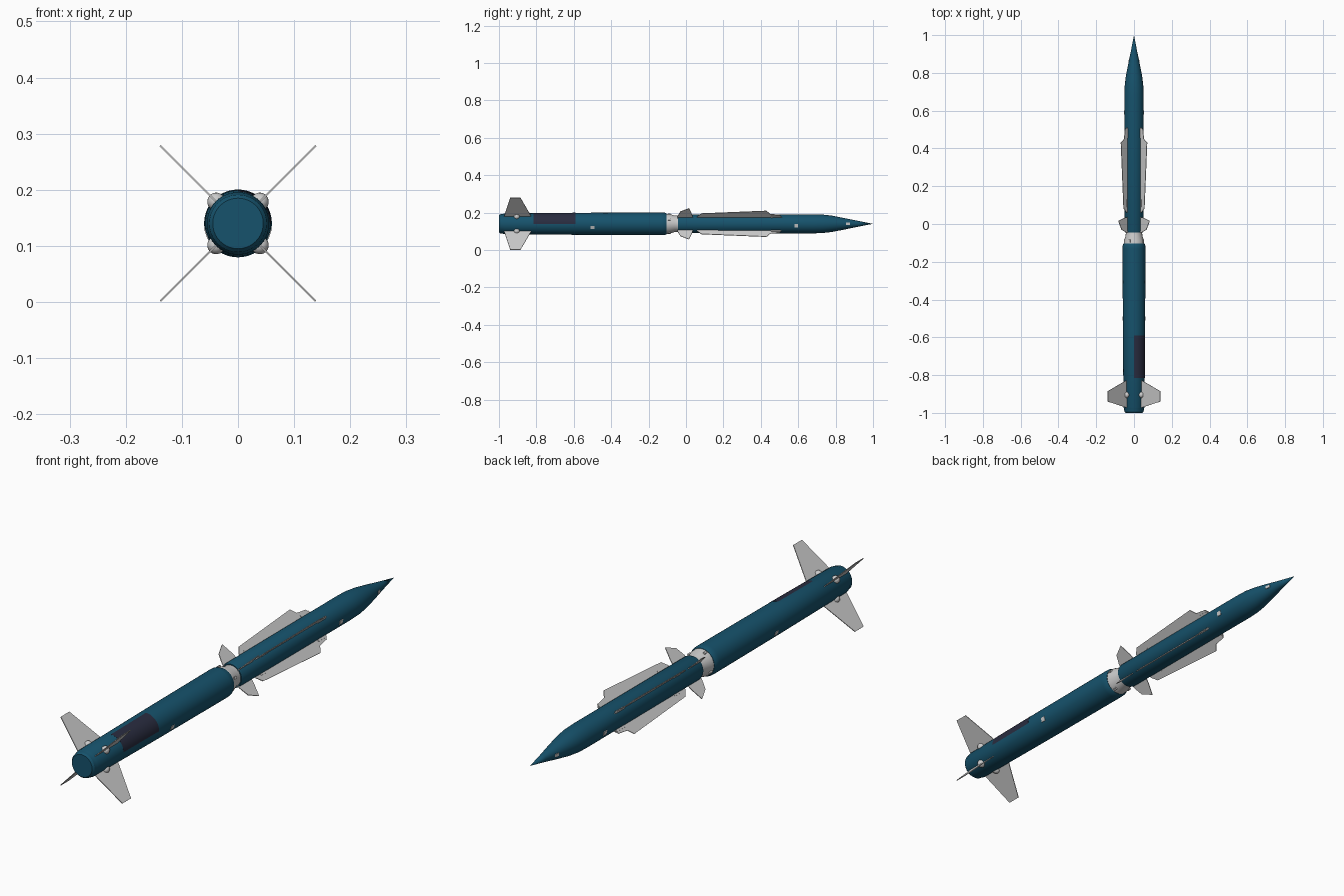
import bpy, bmesh, math
from mathutils import Matrix

if "Cube" in bpy.data.objects:
    bpy.data.objects.remove(bpy.data.objects["Cube"])

CZ = 0.14       # height of the long axis
SIDES = 40


def material(name, rgb):
    m = bpy.data.materials.new(name)
    m.diffuse_color = (*rgb, 1)
    m.use_nodes = True
    m.node_tree.nodes["Principled BSDF"].inputs["Base Color"].default_value = m.diffuse_color
    return m


BLUE = material("blue_paint", (0.008, 0.085, 0.15))
DARK = material("dark_panel_paint", (0.022, 0.025, 0.05))


def finish(bm, name, mat=None, smooth=None):
    bmesh.ops.remove_doubles(bm, verts=bm.verts, dist=1e-6)
    bmesh.ops.recalc_face_normals(bm, faces=bm.faces)
    me = bpy.data.meshes.new(name)
    bm.to_mesh(me)
    bm.free()
    ob = bpy.data.objects.new(name, me)
    bpy.context.collection.objects.link(ob)
    ob.location.z = CZ
    if mat:
        me.materials.append(mat)
    if smooth:
        bpy.ops.object.select_all(action='DESELECT')
        ob.select_set(True)
        bpy.context.view_layer.objects.active = ob
        bpy.ops.object.shade_smooth_by_angle(angle=math.radians(smooth))
    return ob


def lathe(name, profile, mat=None, closed=False):
    """Turn (y, radius) points around the y axis."""
    bm = bmesh.new()
    vs = [bm.verts.new((r, y, 0)) for y, r in profile]
    pairs = list(zip(vs, vs[1:])) + ([(vs[-1], vs[0])] if closed else [])
    es = [bm.edges.new(p) for p in pairs]
    bmesh.ops.spin(bm, geom=vs + es, cent=(0, 0, 0), axis=(0, 1, 0),
                   angle=math.tau, steps=SIDES)
    return finish(bm, name, mat, 30)


def fin_set(name, outline, thick):
    """Four flat fins from a (y, radius) outline, on the diagonals."""
    for i in range(4):
        bm = bmesh.new()
        f = bm.faces.new([bm.verts.new((r, y, -thick / 2)) for y, r in outline])
        ext = bmesh.ops.extrude_face_region(bm, geom=[f])
        top = [v for v in ext["geom"] if isinstance(v, bmesh.types.BMVert)]
        bmesh.ops.translate(bm, verts=top, vec=(0, 0, thick))
        bm.transform(Matrix.Rotation(math.radians(45 + 90 * i), 4, 'Y'))
        finish(bm, f"{name}_{i + 1}")


def block(name, y, r, deg, size, tilt=0):
    """Small box at an angle round the axis; size is radial, long, wide."""
    bm = bmesh.new()
    bmesh.ops.create_cube(bm, size=1)
    bm.transform(Matrix.Rotation(math.radians(-deg), 4, 'Y')
                 @ Matrix.Translation((r, y, 0))
                 @ Matrix.Rotation(tilt, 4, 'Z')
                 @ Matrix.Diagonal((*size, 1)))
    finish(bm, name)


# Lower stage with rounded tail, tapering slightly to the rear
lathe("lower_stage", [(-1, 0), (-1, .045), (-.993, .051), (-.978, .053), (-.972, .0555),
                      (-.55, .059), (-.13, .0605), (-.112, .0595), (-.103, .055), (-.103, 0)], BLUE)

# Grey collar between the stages
lathe("stage_collar", [(-.108, 0), (-.108, .054), (-.09, .053), (-.06, .044),
                       (-.042, .043), (-.042, 0)])

# Upper stage and pointed nose
lathe("upper_stage", [(-.044, 0), (-.044, .047), (-.036, .05), (.68, .051), (.73, .0495),
                      (.78, .0435), (.84, .032), (.92, .0155), (1, 0)], BLUE)

# Dark panel on the upper right quarter of the lower stage
bm = bmesh.new()
vs = [bm.verts.new((r, y, 0)) for y, r in
      [(-.815, .054), (-.815, .0572), (-.59, .0593), (-.59, .054)]]
es = [bm.edges.new(p) for p in zip(vs, vs[1:])]
bmesh.ops.spin(bm, geom=vs + es, cent=(0, 0, 0), axis=(0, 1, 0),
               angle=-math.pi / 2, steps=SIDES // 4)
finish(bm, "dark_panel", DARK, 30)

# Fins
fin_set("tail_fin", [(-.972, .045), (-.972, .058), (-.94, .196), (-.885, .196),
                     (-.828, .058), (-.828, .045)], .003)
fin_set("control_fin", [(-.046, .04), (-.046, .055), (-.03, .093), (.016, .117),
                        (.033, .068), (.038, .04)], .003)
fin_set("long_strake", [(.06, .04), (.06, .055), (.083, .078), (.43, .098),
                        (.45, .074), (.5, .067), (.52, .04)], .003)

for i in range(4):
    deg = 45 + 90 * i
    # Rounded hub at each tail fin root
    bm = bmesh.new()
    bmesh.ops.create_uvsphere(bm, u_segments=16, v_segments=10, radius=.016)
    bm.transform(Matrix.Rotation(math.radians(deg), 4, 'Y')
                 @ Matrix.Translation((.055, -.905, 0)))
    finish(bm, f"fin_hub_{i + 1}", None, 40)
    # Strake mounts and collar bolts
    block(f"strake_front_mount_{i + 1}", .48, .052, deg, (.014, .05, .009))
    block(f"strake_rear_mount_{i + 1}", .11, .052, deg, (.010, .04, .006))
    block(f"collar_bolt_{i + 1}", -.09, .053, deg - 20, (.009, .014, .009))

# Small marker plates on both sides
for n, (y, r, a, tilt) in enumerate([(-.5, .059, -19, 0), (.59, .051, -11, 0),
                                     (.866, .0268, 0, .2)]):
    for side, deg, t in (("right", a, tilt), ("left", 180 - a, tilt)):
        block(f"{side}_marker_{n + 1}", y, r, deg, (.003, .02, .018 if n < 2 else .012), t)
